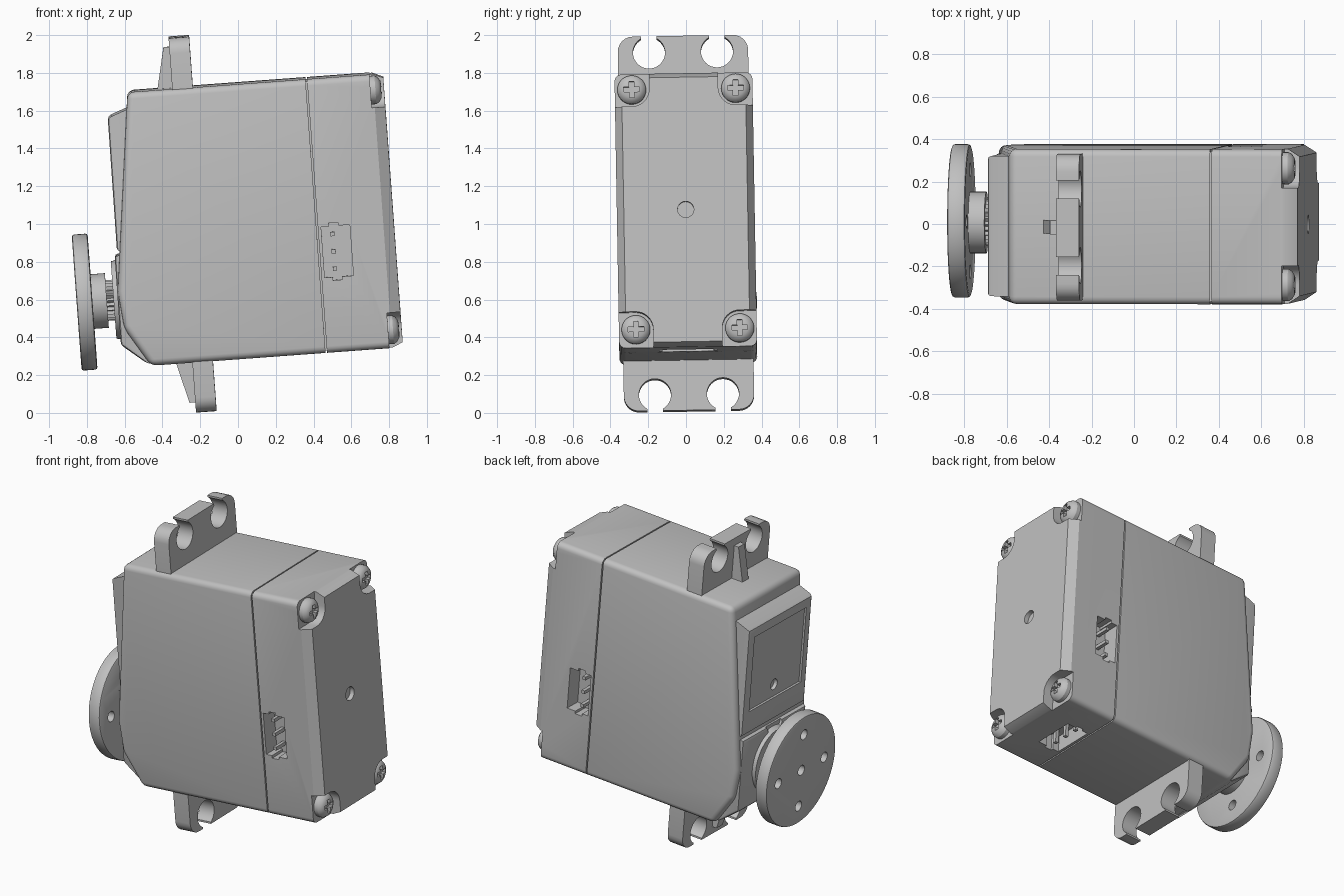
import bpy, bmesh, math
from mathutils import Matrix, Vector

old = bpy.data.objects.get("Cube")
if old:
    bpy.data.objects.remove(old, do_unlink=True)

mat = bpy.data.materials.new("plain_grey")
mat.use_nodes = True
GREY = (0.53, 0.53, 0.53, 1)
mat.diffuse_color = GREY
mat.node_tree.nodes["Principled BSDF"].inputs["Base Color"].default_value = GREY

parts = []
TO_X = Matrix.Rotation(math.pi / 2, 4, 'Y')


def finish(name, bm, keep=True):
    bmesh.ops.recalc_face_normals(bm, faces=bm.faces)
    me = bpy.data.meshes.new(name)
    bm.to_mesh(me)
    bm.free()
    ob = bpy.data.objects.new(name, me)
    bpy.context.collection.objects.link(ob)
    if keep:
        me.materials.append(mat)
        parts.append(ob)
    return ob


def bevel(bm, width, segments, rule):
    edges = [e for e in bm.edges if rule(e)]
    bmesh.ops.bevel(bm, geom=edges, offset=width, segments=segments,
                    profile=0.5, affect='EDGES', clamp_overlap=True)


def along(e, axis):
    d = (e.verts[0].co - e.verts[1].co).normalized()
    return abs(d[axis]) > 0.9


def box_bm(lo, hi):
    bm = bmesh.new()
    bmesh.ops.create_cube(bm, size=1)
    for v in bm.verts:
        v.co = Vector([lo[i] if v.co[i] < 0 else hi[i] for i in range(3)])
    return bm


def box(name, lo, hi, keep=True):
    lo, hi = [min(p) for p in zip(lo, hi)], [max(p) for p in zip(lo, hi)]
    return finish(name, box_bm(lo, hi), keep)


def cyl(name, r, x0, x1, y=0, z=0, keep=True, seg=32, r_end=None):
    # Cylinder along x, optionally tapering to r_end at x1
    bm = bmesh.new()
    place = Matrix.Translation(((x0 + x1) / 2, y, z)) @ TO_X
    bmesh.ops.create_cone(bm, cap_ends=True, segments=seg, radius1=r,
                          radius2=r if r_end is None else r_end,
                          depth=x1 - x0, matrix=place)
    return finish(name, bm, keep)


def prism_bm(pts, half):
    # Side outline in x, z pulled out along y
    bm = bmesh.new()
    face = bm.faces.new([bm.verts.new((x, -half, z)) for x, z in pts])
    new = bmesh.ops.extrude_face_region(bm, geom=[face])["geom"]
    for v in new:
        if isinstance(v, bmesh.types.BMVert):
            v.co.y = half
    bmesh.ops.recalc_face_normals(bm, faces=bm.faces)
    return bm


def cut(ob, *cutters):
    for c in cutters:
        m = ob.modifiers.new("cut", 'BOOLEAN')
        m.operation, m.solver, m.object = 'DIFFERENCE', 'EXACT', c
    bpy.context.view_layer.update()
    dg = bpy.context.evaluated_depsgraph_get()
    me = bpy.data.meshes.new_from_object(ob.evaluated_get(dg))
    ob.modifiers.clear()
    ob.data = me
    for c in cutters:
        bpy.data.objects.remove(c, do_unlink=True)


TOP, BOT, HALF = 0.747, -0.706, 0.365

# Main case
bm = prism_bm([(0.413, TOP), (-0.532, TOP), (-0.66, -0.3), (-0.64, -0.5),
               (-0.513, BOT), (0.413, BOT)], HALF)
bevel(bm, 0.035, 4, lambda e: e.calc_face_angle(0) > 0.3
      and min(v.co.x for v in e.verts) < 0.4)
finish("main_case", bm)

# Recessed core that shows as the seam
box("seam_core", (0.38, -0.353, BOT + 0.012), (0.432, 0.353, TOP - 0.012))

# Rear cover with sloped rim
bm = box_bm((0.421, -HALF, BOT), (0.768, HALF, TOP))
end = [f for f in bm.faces if f.calc_center_median().x > 0.7]
new = bmesh.ops.extrude_face_region(bm, geom=end)["geom"]
bmesh.ops.delete(bm, geom=end, context='FACES_ONLY')
for v in new:
    if isinstance(v, bmesh.types.BMVert):
        v.co = (0.824, math.copysign(0.328, v.co.y), 0.722 if v.co.z > 0 else -0.682)
bevel(bm, 0.035, 4, lambda e: along(e, 0) and min(v.co.x for v in e.verts) < 0.5)
cover = finish("rear_cover", bm)
cutters = [cyl("hole", 0.043, 0.795, 0.9, z=0.02, keep=False)]
SCREWS = [(s * 0.275, z) for s in (-1, 1) for z in (0.663, -0.61)]
for y, z in SCREWS:
    sy, sz = math.copysign(1, y), math.copysign(1, z)
    cutters += [cyl("pocket", 0.092, 0.752, 0.9, y, z, False),
                box("pocket", (0.752, y, z - sz * 0.092), (0.9, sy * 0.5, sz * 0.9), False),
                box("pocket", (0.752, y - sy * 0.092, z), (0.9, sy * 0.5, sz * 0.9), False)]

# Connector sockets on both sides and underneath
U0, U1, MID, WIDE, DEEP = 0.438, 0.59, -0.173, 0.135, 0.11
for s in (-1, 1):
    y0, y1 = s * (HALF - DEEP), s * 0.5
    cutters.append(box("socket", (U0, y0, MID - WIDE), (U1, y1, MID + WIDE), False))
    cutters.append(box("key", (0.48, y0, MID - 0.152), (0.53, y1, MID + 0.152), False))
cutters.append(box("socket", (U0, -WIDE, BOT + DEEP), (U1, WIDE, -0.9), False))
cutters.append(box("key", (0.48, -0.152, BOT + DEEP), (0.53, 0.152, -0.9), False))
cut(cover, *cutters)
for i in (-1, 0, 1):
    p, r = i * 0.092, 0.011
    for s in (-1, 1):
        box("side_pin", (0.495 - r, s * 0.24, MID + p - r),
            (0.495 + r, s * 0.35, MID + p + r))
    box("bottom_pin", (0.495 - r, p - r, -0.69), (0.495 + r, p + r, -0.58))

# Domed cover screws with cross recess
for y, z in SCREWS:
    bm = bmesh.new()
    verts = [bm.verts.new((x, r, 0)) for r, x in
             ((0, 0.74), (0.076, 0.74), (0.076, 0.778), (0.066, 0.795), (0.045, 0.808), (0, 0.813))]
    rim = [bm.edges.new(p) for p in zip(verts, verts[1:])]
    bmesh.ops.spin(bm, geom=verts + rim, cent=(0, 0, 0), axis=(1, 0, 0),
                   angle=math.tau, steps=28)
    bmesh.ops.remove_doubles(bm, verts=bm.verts, dist=0.0005)
    bmesh.ops.translate(bm, verts=bm.verts, vec=(0, y, z))
    screw = finish("cover_screw", bm)
    a, b = 0.042, 0.013
    cut(screw, box("slot", (0.785, y - a, z - b), (0.9, y + a, z + b), False),
        box("slot", (0.785, y - b, z - a), (0.9, y + b, z + a), False))

# Raised front panel with inset label area
bm = prism_bm([(-0.5, 0.672), (-0.646, 0.619), (-0.649, -0.09), (-0.5, -0.09)], 0.33)
bevel(bm, 0.018, 2, lambda e: e.calc_face_angle(0) > 0.3
      and max(v.co.x for v in e.verts) < -0.55)
panel = finish("front_panel", bm)
cut(panel, box("inset", (-0.9, -0.27, 0.06), (-0.634, 0.27, 0.56), False),
    cyl("hole", 0.035, -0.9, -0.61, z=0.14, keep=False))

# Lower front plate and output boss
bm = prism_bm([(-0.5, -0.112), (-0.663, -0.112), (-0.665, -0.585),
               (-0.53, -0.695), (-0.5, -0.695)], 0.33)
bevel(bm, 0.018, 2, lambda e: e.calc_face_angle(0) > 0.3
      and max(v.co.x for v in e.verts) < -0.52)
plate = finish("lower_plate", bm)
cut(plate, cyl("notch", 0.08, -0.9, -0.648, z=-0.1, keep=False))
SHAFT = -0.35
cyl("output_boss", 0.205, -0.686, -0.62, z=SHAFT, seg=48, r_end=0.22)

# Splined shaft
bm = bmesh.new()
TEETH = 25
ring = []
for i in range(TEETH * 2):
    a = math.tau * i / (TEETH * 2)
    r = 0.108 if i % 2 else 0.094
    ring.append(bm.verts.new((-0.67, r * math.cos(a), SHAFT + r * math.sin(a))))
face = bm.faces.new(ring)
for v in bmesh.ops.extrude_face_region(bm, geom=[face])["geom"]:
    if isinstance(v, bmesh.types.BMVert):
        v.co.x = -0.75
finish("splined_shaft", bm)

# Round output horn with hub and holes
cyl("horn_hub", 0.145, -0.81, -0.722, z=SHAFT, seg=48)
bm = bmesh.new()
bmesh.ops.create_cone(bm, cap_ends=True, segments=64, radius1=0.361, radius2=0.361,
                      depth=0.084, matrix=Matrix.Translation((-0.84, 0.008, SHAFT)) @ TO_X)
bevel(bm, 0.012, 2, lambda e: not along(e, 0))
horn = finish("output_horn", bm)
D = 0.24
cut(horn, *[cyl("hole", 0.033, -1, -0.7 if y or z else -0.83, y + 0.008, SHAFT + z, False)
            for y, z in ((0, 0), (D, 0), (-D, 0), (0, D), (0, -D))])

# Mounting ears with slotted holes and a rib
for name, s, tip, hole in (("top", 1, 1.016, 0.93), ("bottom", -1, -0.972, -0.887)):
    base = s * 0.69
    bm = box_bm((-0.294, -0.345, min(base, tip)), (-0.185, 0.345, max(base, tip)))
    bevel(bm, 0.08, 6, lambda e: along(e, 0) and abs(e.verts[0].co.z - tip) < 0.01)
    ear = finish(name + "_ear", bm)
    cuts = []
    for y in (-0.18, 0.18):
        cuts.append(cyl("hole", 0.085, -0.5, 0, y, hole, False))
        cuts.append(box("slot", (-0.5, y - 0.042, hole), (0, y + 0.042, s * 1.2), False))
    cut(ear, *cuts)
    finish(name + "_rib", prism_bm([(-0.385, base), (-0.325, tip - s * 0.05),
                                    (-0.28, tip - s * 0.05), (-0.28, base)], 0.032))

# Lean the whole assembly
lean = (Matrix.Translation((0, 0, 0.997)) @ Matrix.Rotation(math.radians(1), 4, 'X')
        @ Matrix.Rotation(math.radians(-4.2), 4, 'Y'))
for ob in bpy.context.selected_objects:
    ob.select_set(False)
for ob in parts:
    ob.data.transform(lean)
    ob.select_set(True)
bpy.context.view_layer.objects.active = parts[0]
bpy.ops.object.shade_smooth_by_angle(angle=math.radians(30))
